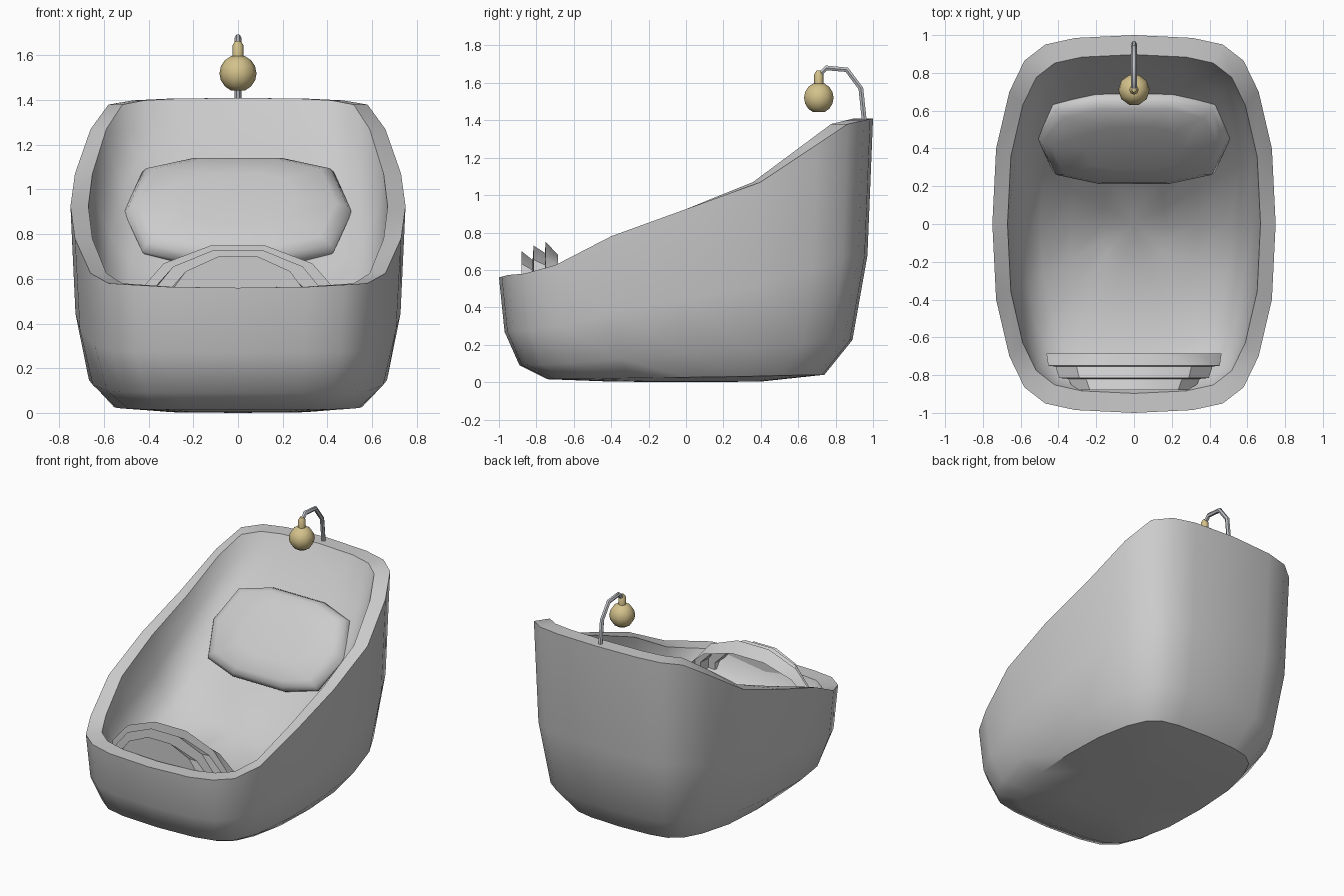
import bpy, bmesh, math
from mathutils import Vector

cube = bpy.data.objects.get("Cube")
if cube:
    bpy.data.objects.remove(cube, do_unlink=True)


def material(name, rgb):
    m = bpy.data.materials.new(name)
    m.use_nodes = True
    m.diffuse_color = (*rgb, 1)
    m.node_tree.nodes["Principled BSDF"].inputs["Base Color"].default_value = (*rgb, 1)
    return m


GREY = material("pale grey", (0.60, 0.60, 0.60))
METAL = material("steel grey", (0.52, 0.54, 0.57))
GOLD = material("pale gold", (0.66, 0.54, 0.26))


def finish(name, bm, mat, angle=40, recalc=True):
    if recalc:
        bmesh.ops.recalc_face_normals(bm, faces=bm.faces[:])
    mesh = bpy.data.meshes.new(name)
    bm.to_mesh(mesh)
    bm.free()
    mesh.materials.append(mat)
    ob = bpy.data.objects.new(name, mesh)
    bpy.context.collection.objects.link(ob)
    bpy.ops.object.select_all(action='DESELECT')
    ob.select_set(True)
    bpy.context.view_layer.objects.active = ob
    bpy.ops.object.shade_smooth_by_angle(angle=math.radians(angle))
    return ob


def loft(rings, closed=True, start=None, end=None):
    """Skin rings of points; start and end are 'face' or a tip point."""
    bm = bmesh.new()
    rows = [[bm.verts.new(p) for p in ring] for ring in rings]
    n = len(rows[0])
    span = range(n if closed else n - 1)
    for a, b in zip(rows, rows[1:]):
        for i in span:
            j = (i + 1) % n
            bm.faces.new((a[i], a[j], b[j], b[i]))
    for row, cap in ((rows[0], start), (rows[-1], end)):
        if cap == 'face':
            bm.faces.new(row)
        elif cap is not None:
            tip = bm.verts.new(cap)
            for i in span:
                bm.faces.new((row[i], row[(i + 1) % n], tip))
    return bm


def interp(table, y):
    for (y0, z0), (y1, z1) in zip(table, table[1:]):
        if y <= y1:
            return z0 + (z1 - z0) * max(0, (y - y0) / (y1 - y0))
    return table[-1][1]


# Tub plan outline, mirrored from one quarter
quarter = [(0, 1), (.31, .985), (.47, .95), (.58, .865), (.66, .7), (.73, .4), (.75, 0)]
half = quarter + [(x, -y) for x, y in quarter[-2::-1]]
outline = half + [(-x, y) for x, y in half[-2:0:-1]]

rim = [(-1, .56), (-.95, .573), (-.865, .58), (-.7, .625), (-.4, .78), (0, .925),
       (.4, 1.07), (.7, 1.27), (.865, 1.38), (1, 1.41)]
floor = [(-.9, .36), (-.4, .33), (-.1, .38), (.05, .46), (.2, .6), (.7, 1.1), (.9, 1.34)]

rings = []
# Outer shell from the base up to the rim
for s, f in ((.4, 0), (.74, .028), (.89, .16), (.97, .48), (1, 1)):
    rings.append([(x * s, y * s, interp(rim, y) * f + (.003 if f == 0 else 0))
                  for x, y in outline])
# Inner shell from the rim down to the sloping seat
for s, g in ((1, 1), (.96, .5), (.87, .2), (.74, .05), (.5, 0), (.25, 0)):
    ring = []
    for x, y in outline:
        px, py = x * .893 * s, y * .897 * s
        base = interp(floor, py)
        ring.append((px, py, base + (interp(rim, y) - base) * g))
    rings.append(ring)
finish("tub", loft(rings, start=(0, 0, 0), end=(0, 0, interp(floor, 0))), GREY)

# Cushion lying on the sloping seat back
corner = [(.2, .32), (.43, .25), (.51, 0), (.43, -.25), (.2, -.32)]
shape = corner + [(-x, v) for x, v in corner[::-1]]
up, out = Vector((0, .7071, .7071)), Vector((0, -.7071, .7071))
middle = Vector((0, .455, .90))


def on_cushion(x, v, h):
    return middle + Vector((x, 0, 0)) + up * v + out * h


layers = ((.85, -.07), (.96, -.04), (1, 0), (.96, .035), (.86, .06), (.5, .08))
finish("cushion",
       loft([[on_cushion(x * s, v * s, h) for x, v in shape] for s, h in layers],
            start='face', end=on_cushion(0, 0, .076)), GREY, 50)

# Ridged hood at the foot: saw-toothed arches, open at the back
steps = ((-.88, .18, .155), (-.88, .33, .26), (-.82, .36, .21), (-.815, .41, .29),
         (-.755, .43, .25), (-.75, .47, .31), (-.685, .48, .24))
arches = []
for y, w, h in steps:
    angles = [math.radians(a) for a in range(-15, 196, 30)]
    arches.append([(w * math.cos(a), y, .45 + h * math.sin(a)) for a in angles])
finish("foot_hood", loft(arches, closed=False, start='face'), GREY, 35)

# Bent rod rising from the back rim
path = [Vector((0, y, z)) for y, z in ((.955, 1.38), (.935, 1.57), (.86, 1.67),
                                       (.75, 1.68), (.71, 1.64))]
tube = []
for i, p in enumerate(path):
    d = (path[min(i + 1, len(path) - 1)] - path[max(i - 1, 0)]).normalized()
    side = Vector((1, 0, 0))
    other = d.cross(side)
    tube.append([p + (side * math.cos(a) + other * math.sin(a)) * .015
                 for a in (k * math.tau / 6 for k in range(6))])
finish("hanging_rod", loft(tube, start='face', end='face'), METAL, 50)


# Hanging ball with its neck
def turned(name, profile, mat, sides):
    circles = [[(r * math.cos(k * math.tau / sides), .71 + r * math.sin(k * math.tau / sides), z)
                for k in range(sides)] for r, z in profile]
    finish(name, loft(circles, start='face', end='face'), mat, 50)


ball = [(.083 * math.sin(t), 1.52 - .083 * math.cos(t))
        for t in (math.pi * k / 8 for k in range(1, 8))]
turned("hanging_ball", ball, GOLD, 10)
turned("ball_neck", [(.025, 1.59), (.025, 1.645), (.012, 1.665)], GOLD, 8)
